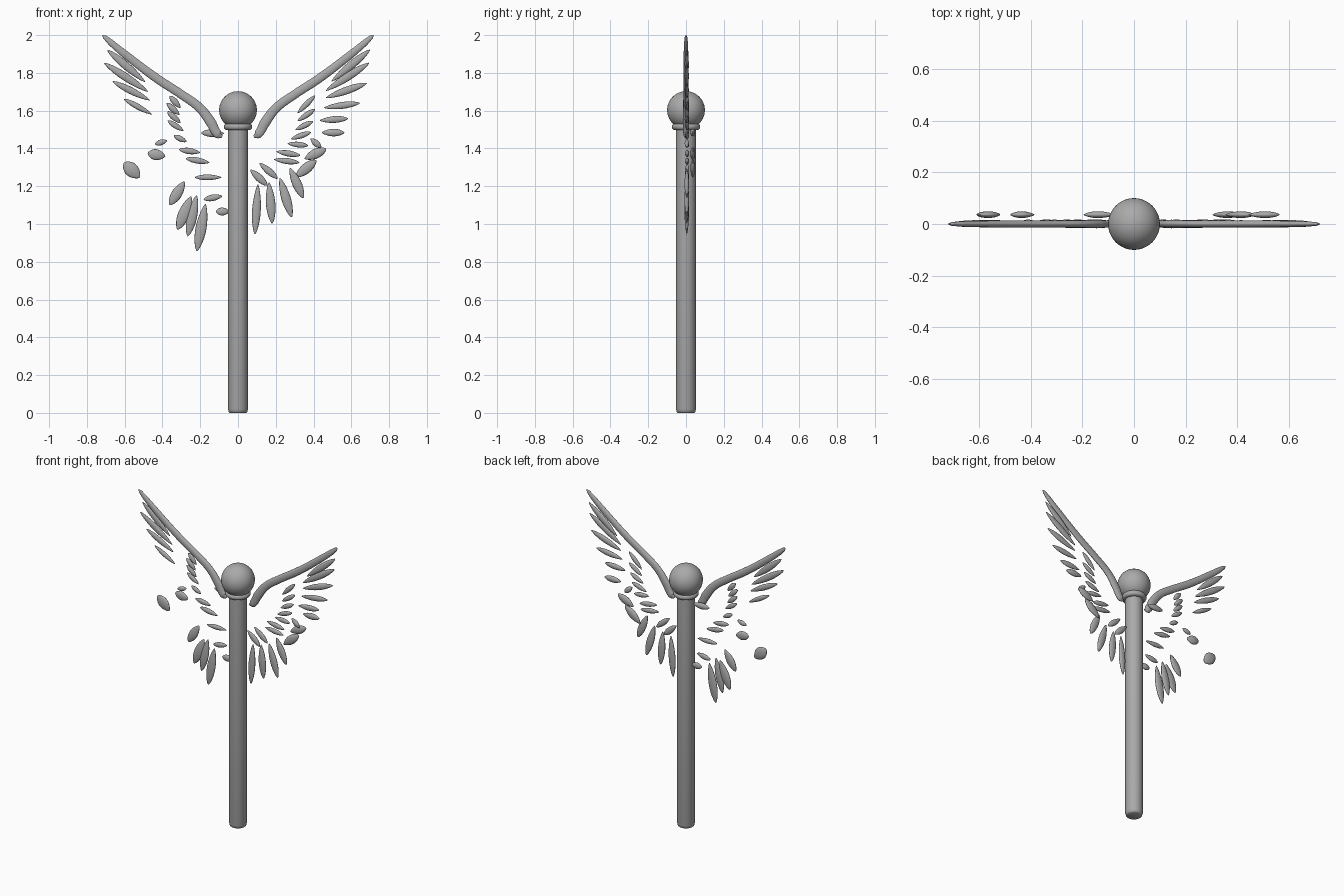
import bpy, bmesh, math
from mathutils import Vector

if "Cube" in bpy.data.objects:
    bpy.data.objects.remove(bpy.data.objects["Cube"])

# Dark grey used on every part
grey = bpy.data.materials.new("dark_grey")
grey.diffuse_color = (0.4, 0.4, 0.4, 1)
grey.use_nodes = True
grey.node_tree.nodes["Principled BSDF"].inputs["Base Color"].default_value = grey.diffuse_color


def new_object(name, bm):
    mesh = bpy.data.meshes.new(name)
    bm.to_mesh(mesh)
    bm.free()
    for p in mesh.polygons:
        p.use_smooth = True
    mesh.materials.append(grey)
    ob = bpy.data.objects.new(name, mesh)
    bpy.context.collection.objects.link(ob)
    return ob


def lathe(name, profile, sides=48):
    """Closed solid of revolution about z from (radius, z) points."""
    bm = bmesh.new()
    rings = []
    for r, z in profile:
        rings.append([bm.verts.new((r * math.cos(a), r * math.sin(a), z))
                      for a in (2 * math.pi * i / sides for i in range(sides))])
    for a, b in zip(rings, rings[1:]):
        for i in range(sides):
            j = (i + 1) % sides
            bm.faces.new((a[i], a[j], b[j], b[i]))
    bm.faces.new(rings[0][::-1])
    bm.faces.new(rings[-1])
    ob = new_object(name, bm)
    bpy.context.view_layer.objects.active = ob
    ob.select_set(True)
    bpy.ops.object.shade_smooth_by_angle(angle=math.radians(50))
    ob.select_set(False)
    return ob


def add_feather(bm, root, tip, width, y, thick, side, rings=14, sides=16):
    """Flattened spindle running from root to tip in the xz plane."""
    a = Vector((side * root[0], y, root[1]))
    b = Vector((side * tip[0], y, tip[1]))
    along = (b - a).normalized()
    across = Vector((along.z, 0, -along.x))
    loops = []
    for k in range(1, rings):
        u = 0.5 - 0.5 * math.cos(math.pi * k / rings)
        r = math.sin(math.pi * u ** 1.1) ** 0.62
        c = a.lerp(b, u)
        loops.append([bm.verts.new(c + across * (r * width / 2 * math.cos(t))
                                   + Vector((0, r * thick / 2 * math.sin(t), 0)))
                      for t in (2 * math.pi * i / sides for i in range(sides))])
    start, end = bm.verts.new(a), bm.verts.new(b)
    for i in range(sides):
        j = (i + 1) % sides
        bm.faces.new((start, loops[0][j], loops[0][i]))
        bm.faces.new((end, loops[-1][i], loops[-1][j]))
        for p, q in zip(loops, loops[1:]):
            bm.faces.new((p[i], p[j], q[j], q[i]))


def feathers(name, side, y, thick, rows):
    bm = bmesh.new()
    for x0, z0, x1, z1, w in rows:
        add_feather(bm, (x0, z0), (x1, z1), w, y, thick, side)
    bmesh.ops.recalc_face_normals(bm, faces=bm.faces)
    return new_object(name, bm)


def wing_arm(name, side):
    """Tapered, flattened leading edge of a wing."""
    pts = [(0.084, 1.462, 0.25), (0.105, 1.474, 0.95), (0.145, 1.54, 1.1), (0.20, 1.612, 1.0),
           (0.30, 1.686, 0.95), (0.43, 1.771, 0.95), (0.59, 1.892, 0.85),
           (0.67, 1.958, 0.7), (0.705, 1.989, 0.45), (0.717, 2.0, 0.1)]
    cu = bpy.data.curves.new(name, 'CURVE')
    cu.dimensions = '3D'
    cu.bevel_depth = 0.025
    cu.bevel_resolution = 5
    cu.resolution_u = 8
    cu.use_fill_caps = True
    cu.materials.append(grey)
    sp = cu.splines.new('BEZIER')
    sp.bezier_points.add(len(pts) - 1)
    for bp, (x, z, r) in zip(sp.bezier_points, pts):
        bp.co = (side * x, 0, z)
        bp.radius = r
        bp.handle_left_type = bp.handle_right_type = 'AUTO'
    ob = bpy.data.objects.new(name, cu)
    ob.scale.y = 0.6
    bpy.context.collection.objects.link(ob)


# Staff, collar ring and ball
lathe("staff", [(0.044, 0), (0.049, 0.004), (0.053, 0.02), (0.053, 1.52)])
lathe("collar", [(0.055, 1.497)] + [
    (0.058 + 0.017 * math.cos(t), 1.515 + 0.018 * math.sin(t))
    for t in (-math.pi / 2 + math.pi * i / 12 for i in range(13))] + [(0.055, 1.533)])
bm = bmesh.new()
bmesh.ops.create_uvsphere(bm, u_segments=48, v_segments=24, radius=0.1)
new_object("ball", bm).location.z = 1.603

# Wing leading edges
wing_arm("right_wing_arm", 1)
wing_arm("left_wing_arm", -1)

# Right wing: root x, root z, tip x, tip z, width
feathers("right_outer_feathers", 1, 0.004, 0.022, [
    (.495, 1.755, .699, 1.923, .042), (.465, 1.705, .694, 1.853, .043),
    (.465, 1.668, .682, 1.745, .04), (.455, 1.615, .645, 1.64, .036),
    (.433, 1.548, .583, 1.558, .036), (.385, 1.452, .44, 1.405, .034)])
feathers("right_lower_feathers", 1, 0.004, 0.024, [
    (.275, 1.297, .346, 1.137, .05), (.222, 1.245, .284, 1.035, .05),
    (.164, 1.222, .181, 1.002, .05), (.106, 1.21, .09, .945, .046)])
feathers("right_back_feathers", 1, 0.036, 0.026, [
    (.443, 1.484, .563, 1.484, .04), (.353, 1.345, .467, 1.398, .053),
    (.304, 1.247, .414, 1.338, .055)])
feathers("right_inner_feathers", 1, 0.006, 0.022, [
    (.065, 1.288, .155, 1.204, .04), (.113, 1.323, .21, 1.24, .036),
    (.19, 1.342, .325, 1.325, .032), (.203, 1.384, .33, 1.363, .032),
    (.262, 1.426, .372, 1.415, .03), (.28, 1.45, .387, 1.486, .03),
    (.304, 1.498, .398, 1.544, .03), (.315, 1.545, .408, 1.608, .03),
    (.315, 1.587, .408, 1.68, .03)])

# Left wing, with scattered feathers
feathers("left_outer_feathers", -1, 0.004, 0.022, [
    (.492, 1.752, .692, 1.922, .042), (.476, 1.70, .709, 1.853, .042),
    (.467, 1.655, .664, 1.755, .037), (.456, 1.58, .604, 1.662, .03)])
feathers("left_lower_feathers", -1, 0.004, 0.024, [
    (.283, 1.225, .362, 1.10, .056), (.248, 1.146, .32, .97, .062),
    (.219, 1.153, .266, .935, .054), (.172, 1.107, .218, .857, .058)])
feathers("left_back_feathers", -1, 0.036, 0.026, [
    (.075, 1.48, .195, 1.482, .04), (.385, 1.358, .478, 1.375, .058),
    (.52, 1.245, .604, 1.325, .074)])
feathers("left_inner_feathers", -1, 0.006, 0.022, [
    (.305, 1.615, .362, 1.678, .033), (.31, 1.578, .377, 1.64, .032),
    (.304, 1.535, .374, 1.596, .032), (.288, 1.493, .372, 1.547, .03),
    (.272, 1.435, .34, 1.469, .03), (.20, 1.378, .313, 1.394, .033),
    (.151, 1.325, .277, 1.347, .033), (.088, 1.247, .229, 1.247, .03),
    (.083, 1.148, .182, 1.13, .034), (.045, 1.066, .118, 1.066, .042),
    (.375, 1.442, .44, 1.422, .03)])
